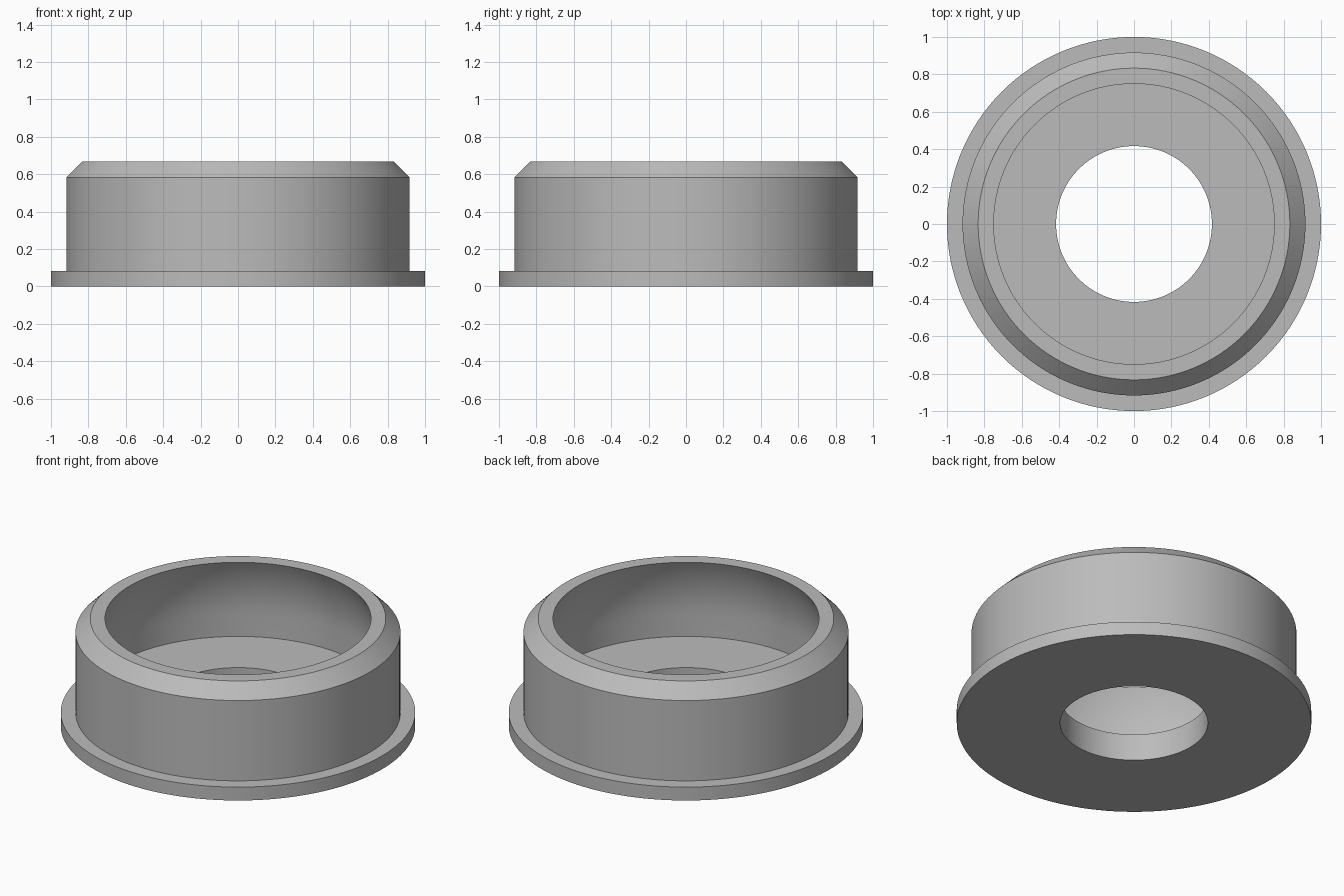
import bpy, bmesh
from math import sin, cos, asin, pi, radians

cube = bpy.data.objects.get("Cube")
if cube:
    bpy.data.objects.remove(cube)

U = 1 / 12          # design unit
SEGMENTS = 128

grey = bpy.data.materials.new("plain grey")
grey.use_nodes = True
colour = (0.5, 0.5, 0.5, 1)
grey.diffuse_color = colour
grey.node_tree.nodes["Principled BSDF"].inputs["Base Color"].default_value = colour

# Outside: bored base, flange, wall, chamfer, rim
profile = [(5, 2), (5, 0), (12, 0), (12, 1), (11, 1), (11, 7), (10, 8), (9, 8)]

# Inside: round socket that narrows towards the rim, down to the floor
socket = 10
top = -asin((1 - 0.9 ** 2) ** 0.5)
centre = 8 + socket * sin(top)
STEPS = 10
for i in range(1, STEPS + 1):
    a = top * (1 - i / STEPS)
    profile.append((socket * cos(a), centre - socket * sin(a)))
profile.append((10, 2))

# Lathe the closed profile
bm = bmesh.new()
rings = []
for k in range(SEGMENTS):
    t = 2 * pi * k / SEGMENTS
    rings.append([bm.verts.new((r * U * cos(t), r * U * sin(t), z * U)) for r, z in profile])
n = len(profile)
for k in range(SEGMENTS):
    a, b = rings[k], rings[(k + 1) % SEGMENTS]
    for j in range(n):
        m = (j + 1) % n
        bm.faces.new((a[j], b[j], b[m], a[m]))
bmesh.ops.recalc_face_normals(bm, faces=bm.faces)
mesh = bpy.data.meshes.new("flanged_socket_ring")
bm.to_mesh(mesh)
bm.free()
mesh.materials.append(grey)
ring = bpy.data.objects.new("flanged_socket_ring", mesh)
bpy.context.collection.objects.link(ring)

bpy.ops.object.select_all(action="DESELECT")
ring.select_set(True)
bpy.context.view_layer.objects.active = ring
bpy.ops.object.shade_smooth_by_angle(angle=radians(25))
